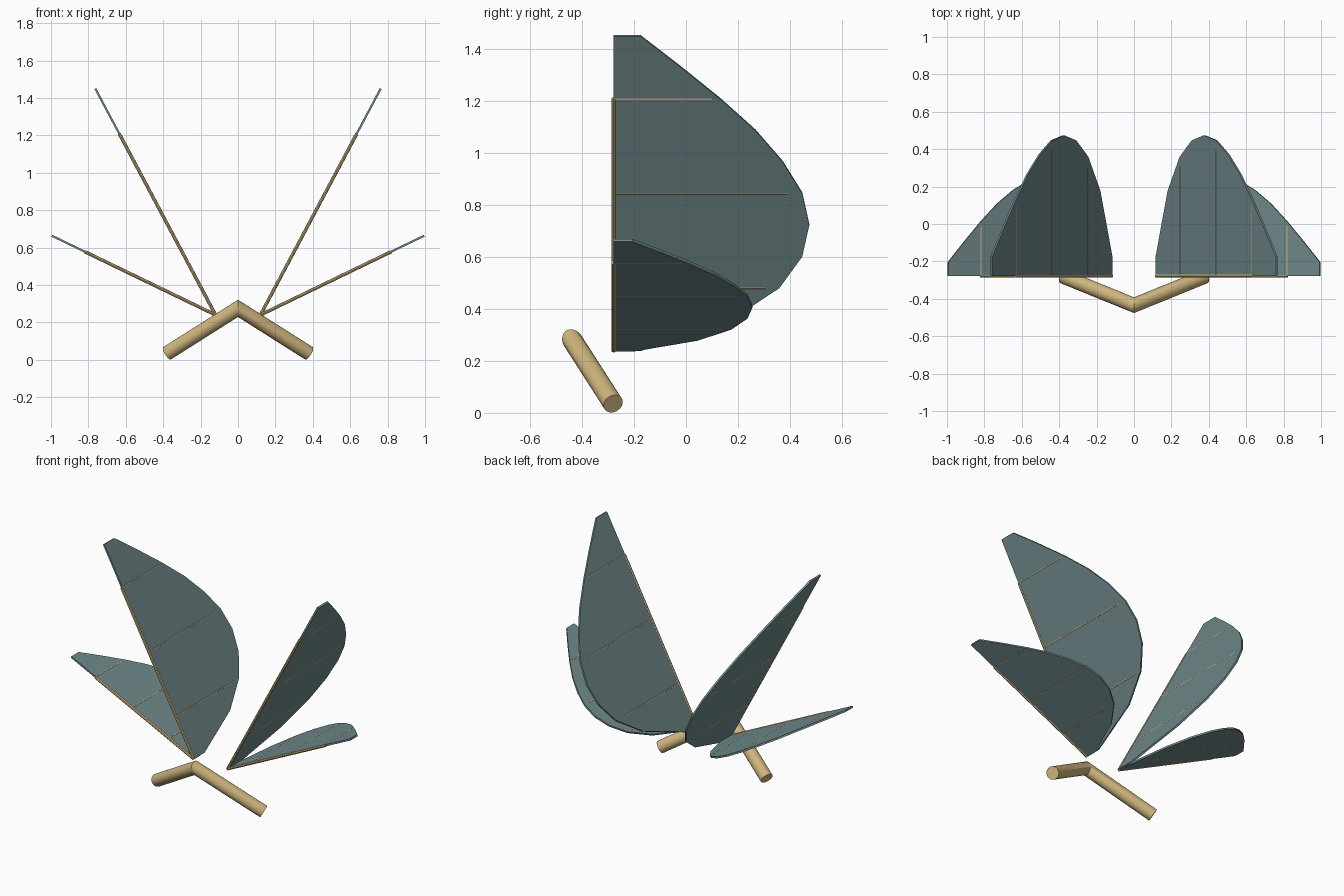
import bpy, bmesh, math
from mathutils import Vector

cube = bpy.data.objects.get("Cube")
if cube:
    bpy.data.objects.remove(cube, do_unlink=True)


def material(name, color):
    m = bpy.data.materials.new(name)
    m.use_nodes = True
    m.diffuse_color = color
    m.node_tree.nodes["Principled BSDF"].inputs["Base Color"].default_value = color
    return m


TEAL = material("teal membrane", (0.16, 0.25, 0.26, 1))
WOOD = material("light wood", (0.63, 0.47, 0.21, 1))


def finish(name, bm, mat, smooth=False):
    bmesh.ops.recalc_face_normals(bm, faces=bm.faces[:])
    mesh = bpy.data.meshes.new(name)
    bm.to_mesh(mesh)
    bm.free()
    mesh.materials.append(mat)
    ob = bpy.data.objects.new(name, mesh)
    bpy.context.scene.collection.objects.link(ob)
    if smooth:
        bpy.ops.object.select_all(action='DESELECT')
        ob.select_set(True)
        bpy.context.view_layer.objects.active = ob
        bpy.ops.object.shade_smooth_by_angle(angle=math.radians(35))
    return ob


def loft(name, rings, mat, smooth=False):
    """Skin a list of equal point rings and cap both ends."""
    bm = bmesh.new()
    rows = [[bm.verts.new(p) for p in ring] for ring in rings]
    n = len(rows[0])
    for a, b in zip(rows, rows[1:]):
        for i in range(n):
            j = (i + 1) % n
            bm.faces.new((a[i], a[j], b[j], b[i]))
    bm.faces.new(rows[0][::-1])
    bm.faces.new(rows[-1])
    return finish(name, bm, mat, smooth)


def ring(center, axis, radius, sides):
    u = axis.orthogonal().normalized()
    v = axis.cross(u).normalized()
    angles = [2 * math.pi * i / sides for i in range(sides)]
    return [center + radius * (u * math.cos(a) + v * math.sin(a)) for a in angles]


def rod(name, a, b, radius):
    axis = (b - a).normalized()
    return loft(name, [ring(p, axis, radius, 8) for p in (a, b)], WOOD, True)


# Chord of the large wing at even steps from root to tip
CHORD = [0.103, 0.455, 0.637, 0.725, 0.752, 0.725, 0.65, 0.545, 0.41, 0.26, 0.103]
EDGE_Y = -0.278
THICK = 0.011


def wing(label, side, tip_x, tip_z, scale):
    root = Vector((side * 0.12, EDGE_Y, 0.24))
    tip = Vector((side * tip_x, EDGE_Y, tip_z))
    back = Vector((0, 1, 0))
    normal = (tip - root).cross(back).normalized() * THICK / 2

    # Membrane: flat outline given a little thickness
    outline = [root, tip]
    for i in reversed(range(len(CHORD))):
        outline.append(root.lerp(tip, i / 10) + back * CHORD[i] * scale)
    loft(label + "_membrane", [[p + k * normal for p in outline] for k in (-1, 1)], TEAL)

    # Leading spar and three ribs
    rod(label + "_spar", root, root.lerp(tip, 0.8), 0.009)
    for number, step in enumerate((2, 5, 8), 1):
        start = root.lerp(tip, step / 10)
        end = start + back * CHORD[step] * scale * 0.92
        rod(f"{label}_rib_{number}", start, end, 0.0065)


for side_name, side in (("left", 1), ("right", -1)):
    wing(side_name + "_upper_wing", side, 0.763, 1.45, 1.0)
    wing(side_name + "_lower_wing", side, 0.995, 0.663, 0.709)

# Bent body tube, mitred at the middle
apex = Vector((0, -0.434, 0.275))
end = Vector((0.379, -0.28, 0.035))
axis = (end - apex).normalized()
end_ring = ring(end, axis, 0.039, 32)
middle = [p - axis * (p.x / axis.x) for p in end_ring]
mirrored = [Vector((-p.x, p.y, p.z)) for p in end_ring]
loft("body_tube", [end_ring, middle, mirrored], WOOD, True)
